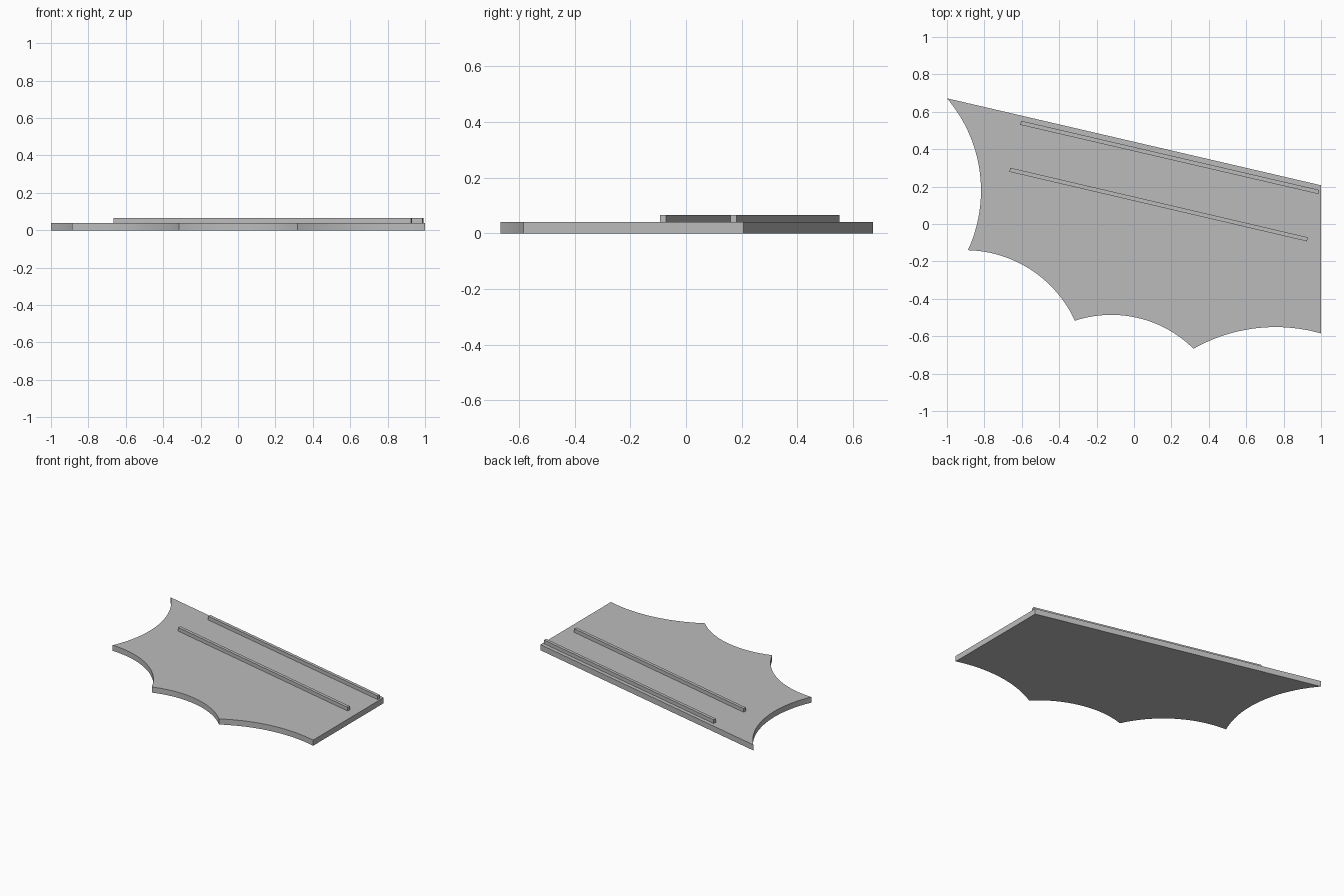
import bpy, bmesh, math
from mathutils import Vector

if "Cube" in bpy.data.objects:
    bpy.data.objects.remove(bpy.data.objects["Cube"], do_unlink=True)

PLATE_TOP = 0.04
RIB_TOP = 0.066
RIB_WIDTH = 0.022

grey = bpy.data.materials.new("plain grey")
grey.use_nodes = True
grey.diffuse_color = (0.5, 0.5, 0.5, 1)
grey.node_tree.nodes["Principled BSDF"].inputs["Base Color"].default_value = grey.diffuse_color


def arc(start, end, depth, steps=24):
    """Points from start up to (not including) end, bowed left of travel by depth."""
    a, b = Vector(start), Vector(end)
    if depth == 0:
        return [a]
    half = (b - a).length / 2
    along = (b - a).normalized()
    side = Vector((-along.y, along.x))
    radius = (half ** 2 + depth ** 2) / (2 * depth)
    centre = (a + b) / 2 + side * (depth - radius)
    sweep = math.asin(half / radius)
    points = []
    for i in range(steps):
        t = sweep * (2 * i / steps - 1)
        points.append(centre + radius * (along * math.sin(t) + side * math.cos(t)))
    return points


def extrude_outline(name, outline, low, high):
    bm = bmesh.new()
    base = bm.faces.new([bm.verts.new((p.x, p.y, low)) for p in outline])
    top = bmesh.ops.extrude_face_region(bm, geom=[base], use_keep_orig=True)
    moved = [v for v in top["geom"] if isinstance(v, bmesh.types.BMVert)]
    bmesh.ops.translate(bm, verts=moved, vec=(0, 0, high - low))
    bmesh.ops.recalc_face_normals(bm, faces=bm.faces)
    mesh = bpy.data.meshes.new(name)
    bm.to_mesh(mesh)
    bm.free()
    mesh.materials.append(grey)
    obj = bpy.data.objects.new(name, mesh)
    bpy.context.collection.objects.link(obj)
    bpy.ops.object.select_all(action="DESELECT")
    obj.select_set(True)
    bpy.context.view_layer.objects.active = obj
    bpy.ops.object.shade_smooth_by_angle(angle=math.radians(25))
    return obj


# Scalloped plate: corners, each with the depth of the edge that follows
corners = [
    ((-1, 0.672), 0.12),
    ((-0.888, -0.14), 0.098),
    ((-0.316, -0.517), 0.092),
    ((0.318, -0.667), 0.069),
    ((1, -0.585), 0),
    ((1, 0.207), 0),
]
outline = []
for i, (corner, depth) in enumerate(corners):
    outline += arc(corner, corners[(i + 1) % len(corners)][0], depth)
extrude_outline("wing_plate", outline, 0, PLATE_TOP)


# Raised ribs parallel to the straight back edge
def rib(name, start, end):
    a, b = Vector(start), Vector(end)
    along = (b - a).normalized()
    side = Vector((-along.y, along.x)) * RIB_WIDTH / 2
    extrude_outline(name, [a - side, b - side, b + side, a + side], PLATE_TOP, RIB_TOP)


rib("back_rib", (-0.606, 0.541), (0.988, 0.171))
rib("middle_rib", (-0.664, 0.29), (0.927, -0.082))
